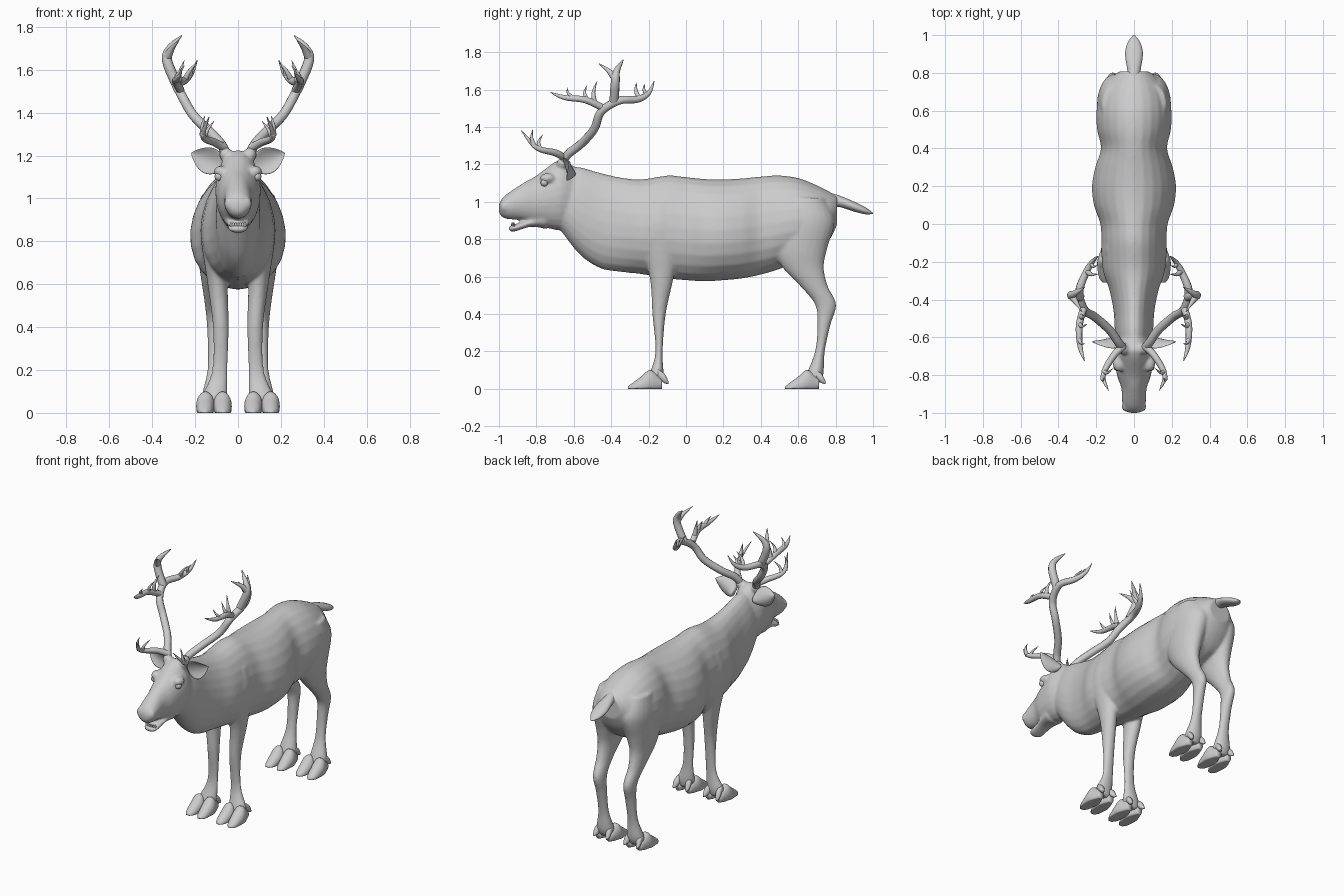
import bpy, bmesh, math
from mathutils import Vector, Matrix

# ---------- helpers ----------
def spline(rows, n=6):
    """Catmull-Rom resampling of equal-length number tuples."""
    out, P = [], [rows[0]] + list(rows) + [rows[-1]]
    for i in range(1, len(P) - 2):
        a, b, c, d = P[i - 1:i + 3]
        for k in range(n):
            t = k / n
            out.append([.5 * (2*q + (r-p)*t + (2*p-5*q+4*r-s)*t*t + (3*q-p-3*r+s)*t**3)
                        for p, q, r, s in zip(a, b, c, d)])
    return out + [list(rows[-1])]

def skin(bm, rings):
    vs = [[bm.verts.new(p) for p in r] for r in rings]
    n = len(vs[0])
    for a, b in zip(vs, vs[1:]):
        for i in range(n):
            bm.faces.new((a[i], a[(i+1) % n], b[(i+1) % n], b[i]))
    bm.faces.new(vs[0]); bm.faces.new(vs[-1])

ANG = [2 * math.pi * i / 24 for i in range(24)]

def loft_y(bm, rows, egg=0, xc=0, splay=0, y0=0, floor=-9):
    """Upright sections along y: y, top, bottom, half width."""
    skin(bm, [[(xc + splay*y + abs(w) * math.cos(a) * (1 - egg * math.sin(a)), y0 + y,
                max(floor, (t+b)/2 + (t-b)/2 * math.sin(a))) for a in ANG]
              for y, t, b, w in spline(rows)])

def loft_z(bm, rows, side):
    """Level sections along z: z, front y, back y, centre x, half width."""
    skin(bm, [[(side * (xc + w * math.cos(a)), (f+k)/2 + (k-f)/2 * math.sin(a), z) for a in ANG]
              for z, f, k, xc, w in spline(rows)])

def ball(bm, c, r, scale=(1, 1, 1)):
    bmesh.ops.create_uvsphere(bm, u_segments=20, v_segments=12, radius=r,
                              matrix=Matrix.Translation(c) @ Matrix.Diagonal((*scale, 1)))

def finish(bm, name):
    bmesh.ops.recalc_face_normals(bm, faces=bm.faces)
    me = bpy.data.meshes.new(name)
    bm.to_mesh(me); bm.free()
    for p in me.polygons:
        p.use_smooth = True
    ob = bpy.data.objects.new(name, me)
    bpy.context.collection.objects.link(ob)
    return ob

# ---------- body: torso, head, jaw and legs fused into one skin ----------
bm = bmesh.new()
loft_y(bm, [(-.68, 1.19, .86, .08), (-.57, 1.185, .72, .10), (-.46, 1.155, .645, .108),
            (-.35, 1.13, .625, .13), (-.24, 1.12, .613, .165), (-.10, 1.14, .59, .172),
            (0, 1.132, .58, .178), (.10, 1.122, .575, .212), (.20, 1.12, .58, .222),
            (.30, 1.125, .59, .205), (.40, 1.135, .61, .175), (.50, 1.14, .64, .195),
            (.60, 1.127, .68, .198), (.70, 1.088, .72, .178), (.77, 1.052, .80, .13),
            (.808, 1.03, .88, .075)], egg=.1)
# skull and muzzle
loft_y(bm, [(-1, .985, .945, .025), (-.985, 1.015, .92, .048), (-.95, 1.047, .907, .062),
            (-.87, 1.1, .9, .067), (-.80, 1.14, .875, .09), (-.70, 1.213, .85, .105),
            (-.65, 1.222, .85, .10), (-.58, 1.17, .86, .07)])
# lower jaw
loft_y(bm, [(-.948, .868, .85, .025), (-.92, .878, .84, .045), (-.83, .91, .866, .055),
            (-.75, .96, .855, .07)])
for s in (1, -1):
    ball(bm, (s*.078, -.74, 1.125), .035, (1, 1.2, .8))       # brow
    ball(bm, (s*.035, -.968, .975), .03, (1, .9, 1.2))        # nostril bulge
    ball(bm, (s*.055, -.66, 1.205), .032)                     # antler pedicle
    # front leg
    loft_z(bm, [(1, -.20, -.06, .09, .055), (.85, -.26, -.02, .11, .065),
                (.60, -.195, -.065, .095, .047), (.40, -.18, -.108, .08, .037),
                (.20, -.163, -.125, .085, .036), (.08, -.195, -.12, .108, .058),
                (.03, -.21, -.13, .112, .055)], s)
    # hind leg
    loft_z(bm, [(1.02, .53, .74, .09, .08), (.90, .47, .795, .10, .095),
                (.75, .47, .755, .112, .078), (.65, .515, .737, .118, .058),
                (.55, .61, .758, .118, .043), (.45, .69, .803, .112, .036),
                (.34, .703, .772, .108, .034), (.20, .69, .742, .108, .035),
                (.08, .645, .735, .112, .057), (.03, .63, .715, .112, .055)], s)
body = finish(bm, "body")
m = body.modifiers.new("fuse", 'REMESH')
m.mode = 'VOXEL'; m.voxel_size = .0085; m.use_smooth_shade = True
m = body.modifiers.new("soften", 'SMOOTH')
m.factor = .5; m.iterations = 5

# ---------- hooves: two splayed toes and two dewclaws per foot ----------
TOE = [(.012, .05, 0, .02), (-.05, .10, -.03, .041), (-.10, .065, -.03, .040),
       (-.145, .032, -.02, .030), (-.17, .012, -.01, .012)]
CLAW = [(-.01, .105, .055, .018), (.025, .08, .03, .018), (.046, .04, .026, .006)]
for name, y0 in (("front_hooves", -.14), ("hind_hooves", .70)):
    bm = bmesh.new()
    for x in (-.112, .112):
        for t in (1, -1):
            loft_y(bm, TOE, xc=x + t*.039, splay=-t*.02, y0=y0, floor=0)
            loft_y(bm, CLAW, xc=x + t*.038, splay=t*.2, y0=y0)
    finish(bm, name)

# ---------- tail ----------
bm = bmesh.new()
loft_y(bm, [(.76, 1.05, .97, .03), (.82, 1.033, .972, .036), (.90, 1, .947, .047),
            (.96, .97, .933, .034), (1, .94, .935, .004)])
finish(bm, "tail")

# ---------- ears: cupped leaves ----------
bm = bmesh.new()
axis = Vector((.14, -.01, .06))
across = Vector((-.38, -.15, .91)).normalized()
for s in (1, -1):
    rings = []
    for k in range(15):
        u = k / 14
        w = .026 * (1 - u) + .046 * math.sin(math.pi * u**.9)**.8 + .002
        th = .02 * (1 - u)**2 + .004
        ring = []
        for a in ANG:
            p = Vector((.078, -.625, 1.152)) + axis * u + across * w * math.cos(a)
            p.y += th * math.sin(a) - .5 * w * math.cos(a)**2 + .012
            ring.append((s * p.x, p.y, p.z))
        rings.append(ring)
    skin(bm, rings)
finish(bm, "ears")

# ---------- eyes and teeth ----------
bm = bmesh.new()
for s in (1, -1):
    ball(bm, (s*.089, -.757, 1.102), .02)
finish(bm, "eyes")
bm = bmesh.new()
for i in range(-3, 4):
    ball(bm, (i*.011, -.93 + .0012*i*i, .877), .0075, (.8, .6, 1.6))
finish(bm, "teeth")

# ---------- antlers: tapered branches ----------
def branch(cu, side, path, r0, taper):
    """Tube along path that keeps its girth, then closes to a point at the tip."""
    pts = spline(path, 5)
    sp = cu.splines.new('POLY')
    sp.points.add(len(pts) - 1)
    for i, (p, c) in enumerate(zip(sp.points, pts)):
        p.co = (side * c[0], c[1], c[2], 1)
        p.radius = r0 * max(.1, 1 - (i / (len(pts) - 1))**taper)
    sp.use_smooth = True

def tine(cu, side, start, tip, r0, bow):
    """Short spike whose middle is pushed along y."""
    a, b = Vector(start), Vector(tip)
    branch(cu, side, [a, (a + b)/2 + Vector((.006, bow, 0)), b], r0, 1.4)

for name, s in (("antler_left", 1), ("antler_right", -1)):
    cu = bpy.data.curves.new(name, 'CURVE')
    cu.dimensions = '3D'
    cu.bevel_depth = 1; cu.bevel_resolution = 3; cu.use_fill_caps = True
    # main beam sweeping up, then back to the rear tip
    branch(cu, s, [(.052, -.665, 1.2), (.08, -.63, 1.255), (.13, -.56, 1.31), (.21, -.49, 1.39),
                   (.262, -.455, 1.48), (.29, -.36, 1.54), (.255, -.26, 1.548),
                   (.22, -.20, 1.58), (.19, -.17, 1.645)], .023, 6)
    # brow, forward and tall branches
    branch(cu, s, [(.06, -.65, 1.235), (.11, -.70, 1.262), (.163, -.80, 1.29), (.135, -.88, 1.38)], .019, 3)
    branch(cu, s, [(.268, -.45, 1.505), (.29, -.54, 1.545), (.285, -.65, 1.557), (.262, -.725, 1.585)], .019, 3)
    branch(cu, s, [(.285, -.385, 1.53), (.33, -.378, 1.64), (.318, -.37, 1.70), (.262, -.335, 1.76)], .025, 3)
    # tines: brow pair, forward three, palm fork, rear pair
    for start, tip, r, bow in (((.165, -.81, 1.295), (.155, -.82, 1.385), .014, -.01),
                               ((.16, -.78, 1.28), (.112, -.765, 1.36), .013, -.015),
                               ((.28, -.49, 1.53), (.25, -.475, 1.645), .015, -.012),
                               ((.288, -.53, 1.545), (.25, -.53, 1.62), .013, -.012),
                               ((.292, -.60, 1.55), (.26, -.635, 1.61), .012, -.012),
                               ((.33, -.38, 1.66), (.275, -.465, 1.738), .021, .01),
                               ((.25, -.25, 1.55), (.19, -.265, 1.638), .015, -.01),
                               ((.225, -.21, 1.57), (.195, -.22, 1.63), .012, -.01)):
        tine(cu, s, start, tip, r, bow)
    bpy.context.collection.objects.link(bpy.data.objects.new(name, cu))
